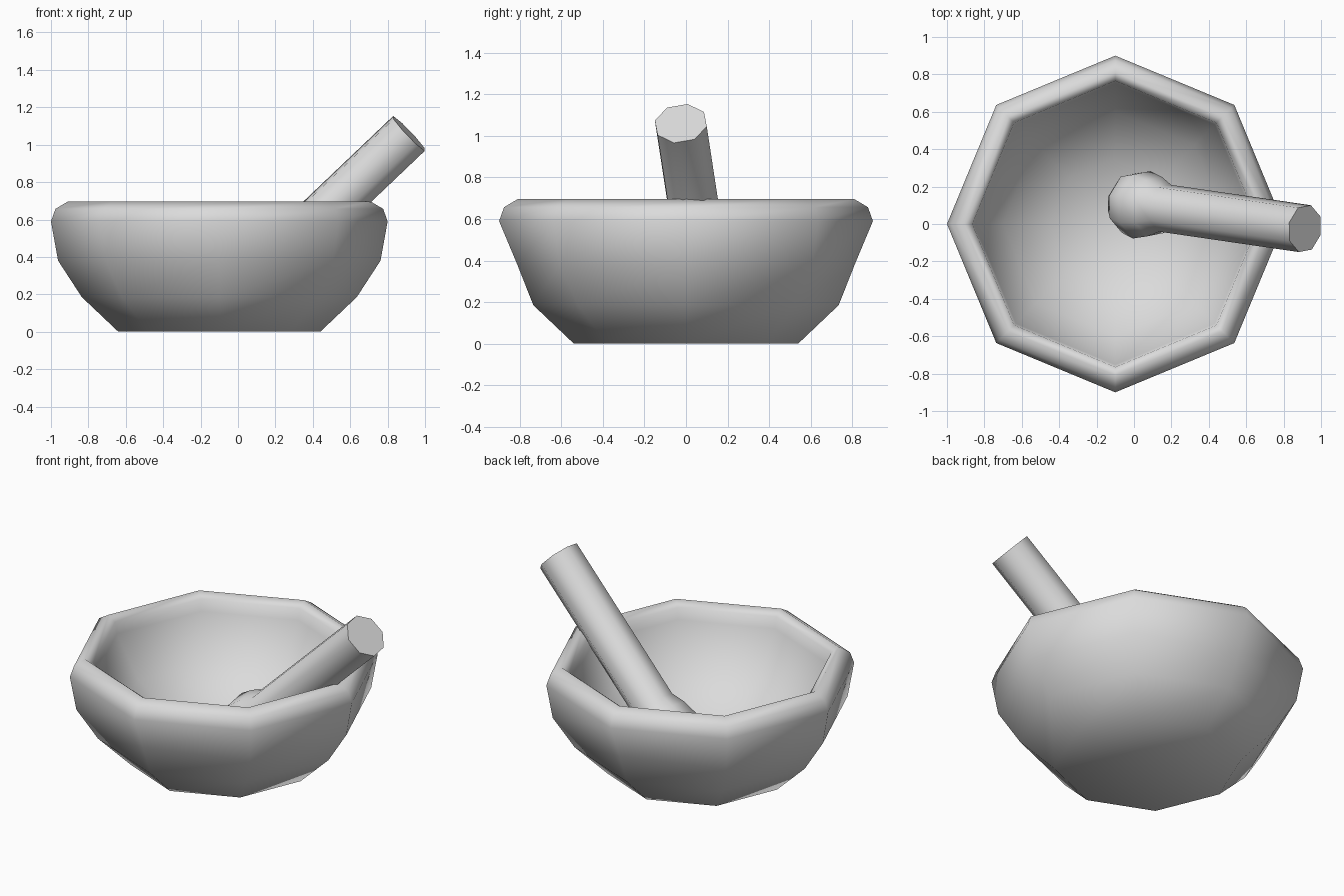
import bpy, math
from mathutils import Vector, Quaternion

SIDES = 8

if "Cube" in bpy.data.objects:
    bpy.data.objects.remove(bpy.data.objects["Cube"])

stone = bpy.data.materials.new("light_grey_stone")
stone.use_nodes = True
grey = (0.71, 0.71, 0.71, 1)
stone.diffuse_color = grey
stone.node_tree.nodes["Principled BSDF"].inputs["Base Color"].default_value = grey


def add_object(name, verts, faces):
    mesh = bpy.data.meshes.new(name)
    mesh.from_pydata(verts, [], faces)
    mesh.materials.append(stone)
    obj = bpy.data.objects.new(name, mesh)
    bpy.context.collection.objects.link(obj)
    return obj


def lathe(name, profile):
    """Revolve (radius, height, side_scale) points; zero radius makes a pole."""
    verts, faces, rings = [], [], []
    for r, z, side in profile:
        start = len(verts)
        if r == 0:
            verts.append((0, 0, z))
            rings.append([start] * SIDES)
            continue
        for k in range(SIDES):
            a = math.tau * k / SIDES
            s = r * (side if k % 4 == 2 else 1)
            verts.append((s * math.cos(a), s * math.sin(a), z))
        rings.append(list(range(start, start + SIDES)))
    for lo, hi in zip(rings, rings[1:]):
        for k in range(SIDES):
            n = (k + 1) % SIDES
            faces.append(list(dict.fromkeys((lo[k], lo[n], hi[n], hi[k]))))
    obj = add_object(name, verts, faces)
    obj.data.shade_smooth()
    return obj


# Bowl: outside from the base up, over the rounded rim, down the round hollow
bowl = lathe("mortar_bowl", [
    (0, 0, 1), (0.54, 0, 1), (0.735, 0.185, 1), (0.862, 0.38, 0.942),
    (0.9, 0.59, 1), (0.876, 0.657, 1), (0.81, 0.696, 1), (0.765, 0.662, 1),
    (0.752, 0.59, 1), (0.6, 0.34, 1), (0.35, 0.165, 1), (0, 0.1, 1)])
bowl.location.x = -0.1

# Pestle: rounded head, narrow neck and straight handle, leaning on the rim
head, tip = Vector((0.037, 0.103, 0.225)), Vector((0.914, -0.025, 1.06))
axis = tip - head
length = axis.length
pestle = lathe("pestle", [(r, z, 1) for r, z in [
    (0, -0.18), (0.1, -0.155), (0.165, -0.085), (0.187, 0.005),
    (0.165, 0.1), (0.13, 0.18), (0.13, length)]])

# Flat end of the handle
end = add_object("pestle_end", [
    (0.13 * math.cos(math.tau * k / SIDES),
     0.13 * math.sin(math.tau * k / SIDES), length)
    for k in range(SIDES)], [list(range(SIDES))])

# Lean both pestle parts together
lean = axis.to_track_quat("Z", "Y") @ Quaternion((0, 0, 1), math.radians(-9))
for part in (pestle, end):
    part.location = head
    part.rotation_euler = lean.to_euler()
